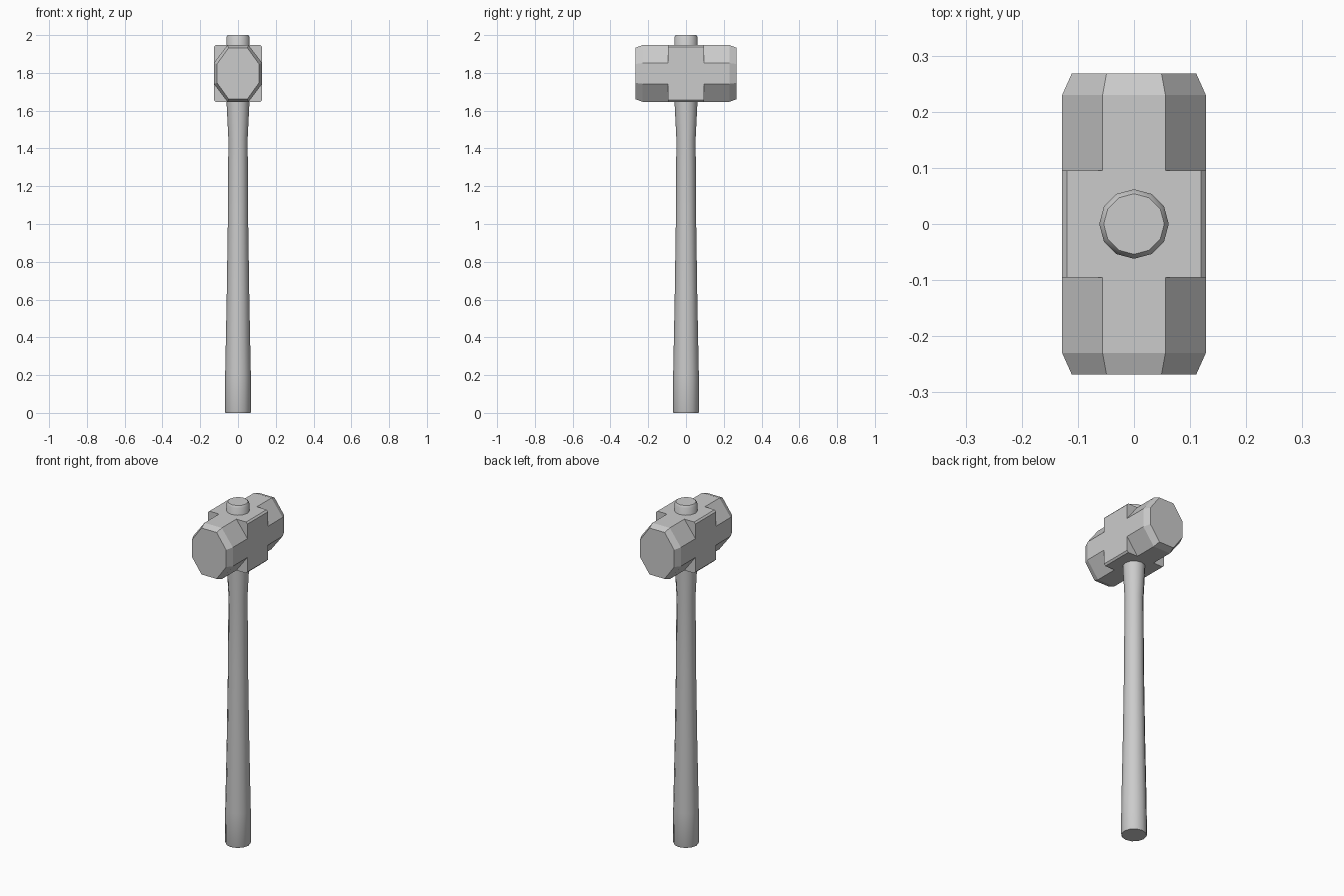
import bpy, bmesh, math

if "Cube" in bpy.data.objects:
    bpy.data.objects.remove(bpy.data.objects["Cube"])


def loft(name, rings, skip=lambda ring, side: False):
    """Bridge equal-length rings of points and cap both ends."""
    bm = bmesh.new()
    loops = [[bm.verts.new(p) for p in ring] for ring in rings]
    n = len(loops[0])
    for r, (a, b) in enumerate(zip(loops, loops[1:])):
        for i in range(n):
            j = (i + 1) % n
            if not skip(r, i):
                bm.faces.new((a[i], a[j], b[j], b[i]))
    bm.faces.new(loops[0][::-1])
    bm.faces.new(loops[-1])
    mesh = bpy.data.meshes.new(name)
    bm.to_mesh(mesh)
    bm.free()
    obj = bpy.data.objects.new(name, mesh)
    bpy.context.collection.objects.link(obj)
    return obj


def octagon(y, flat_x, half_z, half_x, flat_z, centre=1.797):
    """Eight-sided section in xz; even sides are the chamfers."""
    quarter = [(half_x, flat_z), (flat_x, half_z)]
    pts = quarter + [(-x, z) for x, z in quarter[::-1]]
    pts += [(-x, -z) for x, z in pts]
    return [(x, y, centre + z) for x, z in pts][::-1]


# Head: chamfered striking faces, octagonal ends, squarer middle block
half = [
    (0.268, 0.049, 0.136, 0.111, 0.050),
    (0.230, 0.056, 0.150, 0.128, 0.055),
    (0.095, 0.056, 0.150, 0.128, 0.055),
    (0.095, 0.119, 0.150, 0.128, 0.140),
]
sections = [(-s[0], *s[1:]) for s in half] + half[::-1]
# At the steps (rings 2 and 4) only the chamfer sides have a shoulder face
head = loft("hammer_head", [octagon(*s) for s in sections],
            lambda r, i: r in (2, 4) and i % 2 == 1)

# Handle: twelve-sided, slightly waisted, running through the head
profile = [(0.067, 0.0), (0.070, 0.008), (0.068, 0.20), (0.060, 0.60),
           (0.054, 1.00), (0.051, 1.45), (0.060, 1.63), (0.062, 1.75),
           (0.062, 1.988), (0.054, 2.0)]
handle = loft("handle", [
    [(r * math.cos(k * math.tau / 12), r * math.sin(k * math.tau / 12), z)
     for k in range(12)] for r, z in profile])

# Smooth the round handle, keep its rims and the head crisp
bpy.ops.object.select_all(action='DESELECT')
handle.select_set(True)
bpy.context.view_layer.objects.active = handle
bpy.ops.object.shade_smooth_by_angle(angle=math.radians(35))

# Consistent outward normals
for obj in (head, handle):
    bm = bmesh.new()
    bm.from_mesh(obj.data)
    bmesh.ops.recalc_face_normals(bm, faces=bm.faces)
    bm.to_mesh(obj.data)
    bm.free()
